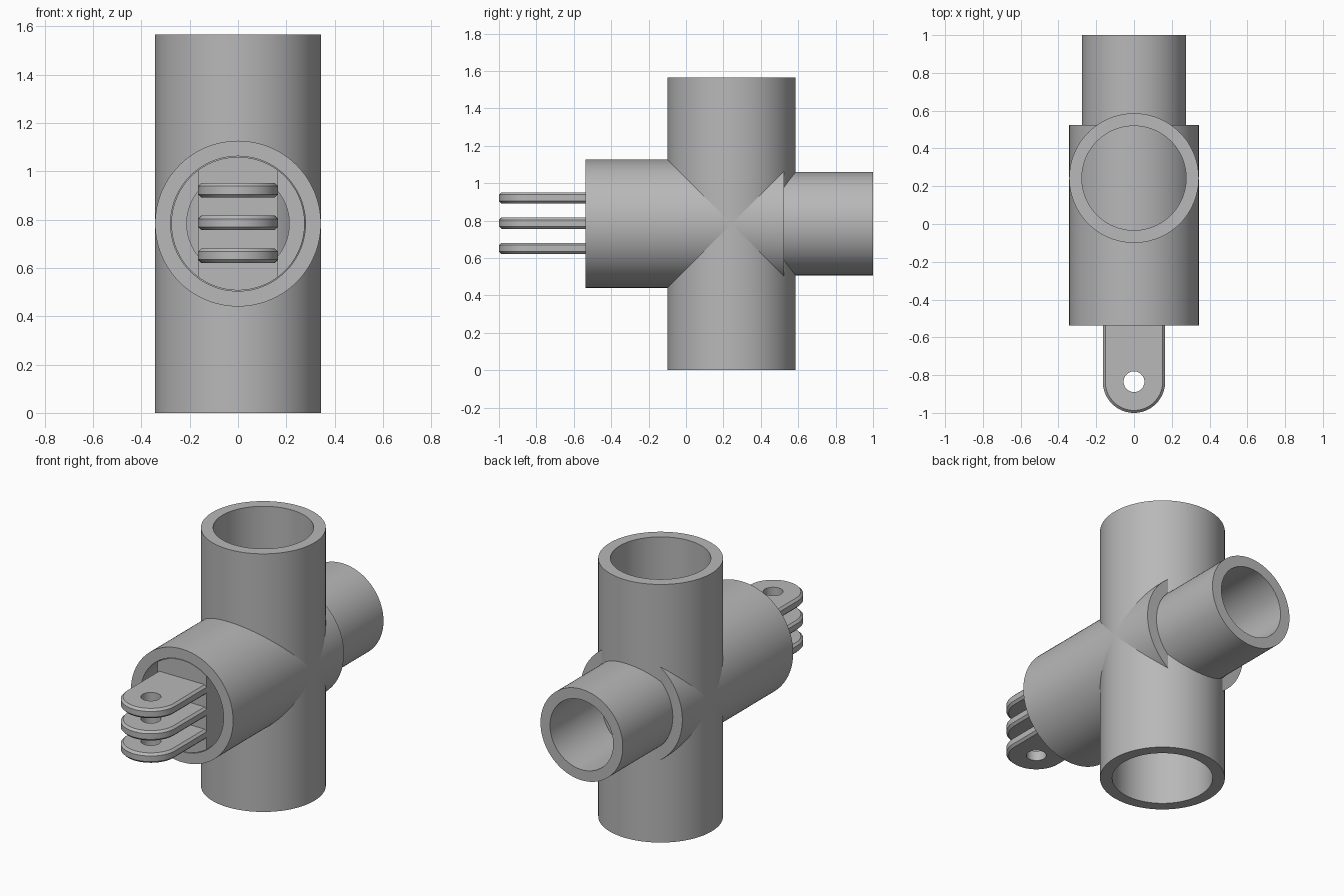
import bpy, bmesh, math
from mathutils import Matrix

cube = bpy.data.objects.get("Cube")
if cube:
    bpy.data.objects.remove(cube, do_unlink=True)

grey = bpy.data.materials.new("plain grey")
grey.use_nodes = True
colour = (0.48, 0.48, 0.48, 1)
grey.diffuse_color = colour
grey.node_tree.nodes["Principled BSDF"].inputs["Base Color"].default_value = colour

AXIS_Z = 0.783      # height of the horizontal pipes
PIPE_Y = 0.243      # position of the upright pipe
R_BIG, R_MID, R_SMALL = 0.343, 0.276, 0.212
FRONT = -0.537


def make(name, bm, matrix=Matrix()):
    bmesh.ops.recalc_face_normals(bm, faces=bm.faces)
    bm.transform(matrix)
    mesh = bpy.data.meshes.new(name)
    bm.to_mesh(mesh)
    bm.free()
    mesh.materials.append(grey)
    ob = bpy.data.objects.new(name, mesh)
    bpy.context.collection.objects.link(ob)
    return ob


def select(ob):
    bpy.ops.object.select_all(action='DESELECT')
    ob.select_set(True)
    bpy.context.view_layer.objects.active = ob


def smooth(ob):
    select(ob)
    bpy.ops.object.shade_smooth_by_angle(angle=math.radians(25))


def tube(name, outer, inner, start, end, matrix, n=96):
    bm = bmesh.new()
    rings = []
    for r, z in ((outer, start), (outer, end), (inner, end), (inner, start)):
        rings.append([bm.verts.new((r * math.cos(math.tau * i / n),
                                    r * math.sin(math.tau * i / n), z)) for i in range(n)])
    for k in range(4):
        a, b = rings[k], rings[(k + 1) % 4]
        for i in range(n):
            j = (i + 1) % n
            bm.faces.new((a[i], a[j], b[j], b[i]))
    ob = make(name, bm, matrix)
    smooth(ob)
    return ob


def prism(points, depth):
    """Extrude an outline along z, centred on z = 0."""
    bm = bmesh.new()
    face = bm.faces.new([bm.verts.new((x, y, -depth / 2)) for x, y in points])
    top = bmesh.ops.extrude_face_region(bm, geom=[face])["geom"]
    bmesh.ops.translate(bm, vec=(0, 0, depth),
                        verts=[v for v in top if isinstance(v, bmesh.types.BMVert)])
    return bm


def arc(radius, a, b, n, cy=0.0):
    return [(radius * math.cos(a + (b - a) * i / n),
             cy + radius * math.sin(a + (b - a) * i / n)) for i in range(n + 1)]


# Pipes: local z becomes world y for the horizontal ones
upright = Matrix.Translation((0, PIPE_Y, 0))
level = Matrix.Translation((0, 0, AXIS_Z)) @ Matrix.Rotation(-math.pi / 2, 4, 'X')
tube("upright_pipe", R_BIG, R_MID, 0, 1.565, upright)
tube("front_sleeve", R_BIG, R_MID + 0.003, FRONT, 0.525, level)
tube("rear_pipe", R_MID, R_SMALL, -0.2, 1.0, level)

# Mount block: a disc trimmed to the fin width, filling the sleeve mouth
HALF = 0.165
edge = math.acos(HALF / R_MID)
outline = arc(R_MID, edge, math.pi - edge, 20)
outline += arc(R_MID, math.pi + edge, math.tau - edge, 20)
block_depth = 0.42
block = make("mount_block", prism(outline, block_depth),
             level @ Matrix.Translation((0, 0, FRONT + block_depth / 2)))
smooth(block)

# Three chamfered fins with a bolt hole
TIP_Y = -1 + HALF
THICK = 0.06
for label, offset in (("lower", -0.132), ("middle", 0.003), ("upper", 0.138)):
    shape = arc(HALF, math.pi, math.tau, 40, TIP_Y) + [(HALF, -0.5), (-HALF, -0.5)]
    bm = prism(shape, THICK)
    rim = [e for e in bm.edges if abs(e.verts[0].co.z - e.verts[1].co.z) < 1e-5]
    bmesh.ops.bevel(bm, geom=rim, offset=0.013, segments=1, affect='EDGES')
    fin = make(label + "_fin", bm, Matrix.Translation((0, 0, AXIS_Z + offset)))

    cutter = make("hole_cutter", prism(arc(0.055, 0, math.tau * 39 / 40, 39, TIP_Y), 0.3),
                  Matrix.Translation((0, 0, AXIS_Z + offset)))
    cutter.hide_render = True
    cut = fin.modifiers.new("bolt_hole", 'BOOLEAN')
    cut.operation = 'DIFFERENCE'
    cut.solver = 'EXACT'
    cut.object = cutter
    select(fin)
    bpy.ops.object.modifier_apply(modifier=cut.name)
    bpy.data.objects.remove(cutter, do_unlink=True)
    smooth(fin)
